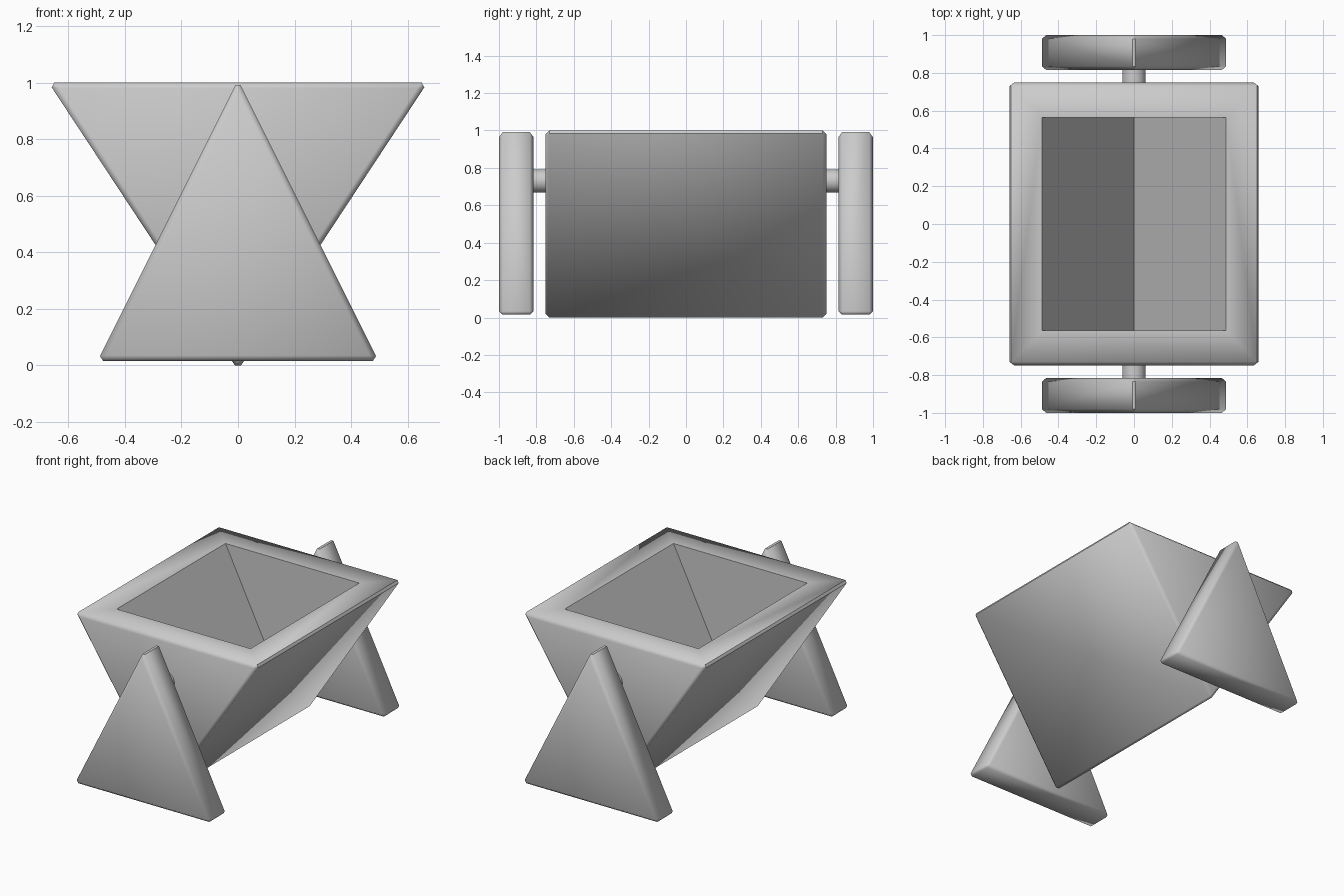
import bpy, bmesh, math
from mathutils import Matrix

if "Cube" in bpy.data.objects:
    bpy.data.objects.remove(bpy.data.objects["Cube"])


def prism(name, profile, y0, y1, bevel=0.0):
    """Extrude an x-z profile along y, with optional chamfered edges."""
    bm = bmesh.new()
    face = bm.faces.new([bm.verts.new((x, y0, z)) for x, z in profile])
    ext = bmesh.ops.extrude_face_region(bm, geom=[face])
    for v in ext["geom"]:
        if isinstance(v, bmesh.types.BMVert):
            v.co.y = y1
    bmesh.ops.recalc_face_normals(bm, faces=bm.faces[:])
    if bevel:
        bmesh.ops.bevel(bm, geom=bm.edges[:], offset=bevel, offset_type='OFFSET',
                        segments=1, profile=0.5, affect='EDGES')
    return finish(name, bm)


def finish(name, bm):
    mesh = bpy.data.meshes.new(name)
    bm.to_mesh(mesh)
    bm.free()
    obj = bpy.data.objects.new(name, mesh)
    bpy.context.collection.objects.link(obj)
    return obj


def smooth(obj, degrees):
    bpy.ops.object.select_all(action='DESELECT')
    obj.select_set(True)
    bpy.context.view_layer.objects.active = obj
    bpy.ops.object.shade_smooth_by_angle(angle=math.radians(degrees))


# V-shaped trough with chamfered edges
trough = prism("trough", [(-0.67, 1), (0.67, 1), (0, -0.017)], -0.75, 0.75, 0.02)

# Hollow inside, steeper than the outer walls
cutter = prism("cavity_cutter", [(-0.586, 1.2), (0.586, 1.2), (0, 0.02)], -0.565, 0.565)
cutter.hide_render = True
mod = trough.modifiers.new("cavity", 'BOOLEAN')
mod.object = cutter
mod.operation = 'DIFFERENCE'
mod.solver = 'EXACT'
bpy.context.view_layer.objects.active = trough
bpy.ops.object.modifier_apply(modifier=mod.name)
bpy.data.objects.remove(cutter)
smooth(trough, 50)

# Triangular stands and short pivot pins at both ends
for end, s in (("front", -1), ("back", 1)):
    stand = prism(end + "_stand", [(-0.497, 0.015), (0.497, 0.015), (0, 1.009)],
                  s * 0.815, s * 1.0, 0.02)
    smooth(stand, 50)

    bm = bmesh.new()
    bmesh.ops.create_cone(bm, cap_ends=True, segments=32, radius1=0.062, radius2=0.062,
                          depth=0.11, matrix=Matrix.Translation((0, s * 0.785, 0.73))
                          @ Matrix.Rotation(math.pi / 2, 4, 'X'))
    smooth(finish(end + "_pin", bm), 40)
